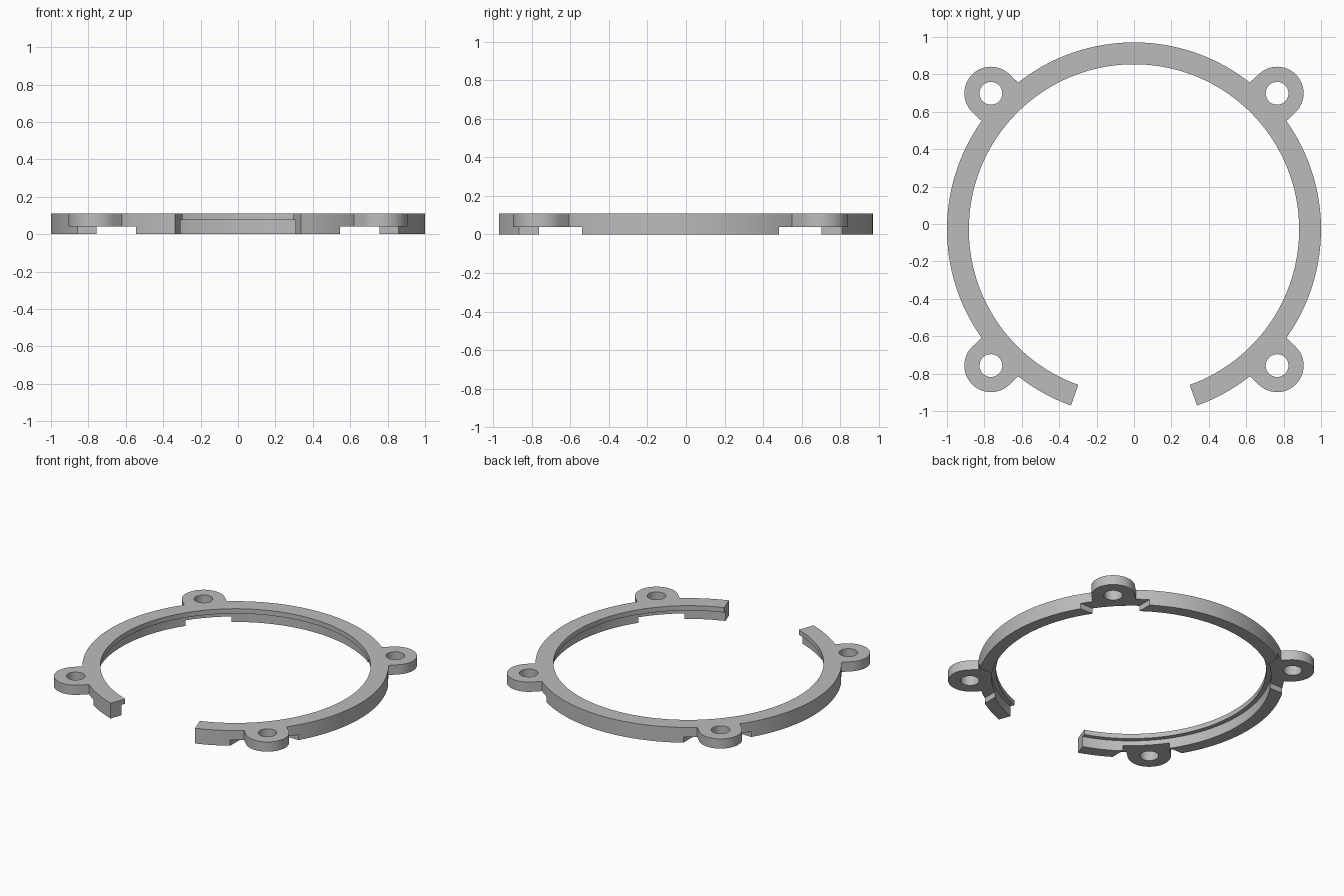
import bpy, bmesh, math
from mathutils import Vector

if "Cube" in bpy.data.objects:
    bpy.data.objects.remove(bpy.data.objects["Cube"])

CY = -0.029                  # ring centre on y
HEIGHT = 0.11
GAP = math.radians(19.7)     # half of the front opening
EAR_X, EAR_Y, EAR_R, HOLE_R, EAR_Z = 0.765, 0.728, 0.142, 0.061, 0.04

grey = bpy.data.materials.new("plain grey")
grey.diffuse_color = (0.5, 0.5, 0.5, 1)
grey.use_nodes = True
grey.node_tree.nodes["Principled BSDF"].inputs["Base Color"].default_value = grey.diffuse_color


def make_object(name, bm):
    bmesh.ops.recalc_face_normals(bm, faces=bm.faces)
    mesh = bpy.data.meshes.new(name)
    bm.to_mesh(mesh)
    bm.free()
    mesh.materials.append(grey)
    obj = bpy.data.objects.new(name, mesh)
    bpy.context.collection.objects.link(obj)
    return obj


def prism(name, outline, z0, z1):
    bm = bmesh.new()
    face = bm.faces.new([bm.verts.new((x, y, z0)) for x, y in outline])
    top = bmesh.ops.extrude_face_region(bm, geom=[face])["geom"]
    verts = [v for v in top if isinstance(v, bmesh.types.BMVert)]
    bmesh.ops.translate(bm, verts=verts, vec=(0, 0, z1 - z0))
    return make_object(name, bm)


def combine(target, tool, operation):
    mod = target.modifiers.new(operation.lower(), "BOOLEAN")
    mod.object, mod.operation, mod.solver = tool, operation, "EXACT"
    bpy.context.view_layer.objects.active = target
    bpy.ops.object.modifier_apply(modifier=mod.name)
    bpy.data.objects.remove(tool)


# Open ring: stepped section with an inner lip along the top
section = [(0.914, 0), (1, 0), (1, HEIGHT), (0.883, HEIGHT), (0.883, 0.075), (0.914, 0.075)]
STEPS = 140
bm = bmesh.new()
rings = []
for i in range(STEPS + 1):
    a = -math.pi / 2 + GAP + (2 * math.pi - 2 * GAP) * i / STEPS
    rings.append([bm.verts.new((r * math.cos(a), CY + r * math.sin(a), z)) for r, z in section])
for a, b in zip(rings, rings[1:]):
    for k in range(len(section)):
        n = (k + 1) % len(section)
        bm.faces.new((a[k], a[n], b[n], b[k]))
bm.faces.new(rings[0])
bm.faces.new(rings[-1])
ring = make_object("retaining_ring", bm)

# Four corners: square relief underneath, rounded ear, screw hole
for sx in (-1, 1):
    for sy in (-1, 1):
        relief = [(sx * x, CY + sy * y) for x, y in
                  ((0.545, 0.511), (1.2, 0.511), (1.2, 1.2), (0.545, 1.2))]
        combine(ring, prism("relief_cutter", relief, -0.1, EAR_Z), "DIFFERENCE")

        centre = Vector((sx * EAR_X, CY + sy * EAR_Y))
        out = Vector((sx * EAR_X, sy * EAR_Y)).normalized()
        side = Vector((-out.y, out.x))
        root = Vector((0, CY)) + out * 0.93
        outline = [root + side * EAR_R, root - side * EAR_R]
        for i in range(25):
            t = -math.pi / 2 + math.pi * i / 24
            outline.append(centre + EAR_R * (out * math.cos(t) + side * math.sin(t)))
        combine(ring, prism("mounting_ear", outline, EAR_Z, HEIGHT), "UNION")

        hole = [centre + HOLE_R * Vector((math.cos(t), math.sin(t)))
                for t in (2 * math.pi * i / 32 for i in range(32))]
        combine(ring, prism("hole_cutter", hole, -0.1, 0.3), "DIFFERENCE")

# Smooth curved walls, crisp edges
bpy.ops.object.select_all(action="DESELECT")
ring.select_set(True)
bpy.context.view_layer.objects.active = ring
bpy.ops.object.shade_smooth_by_angle(angle=math.radians(30))
